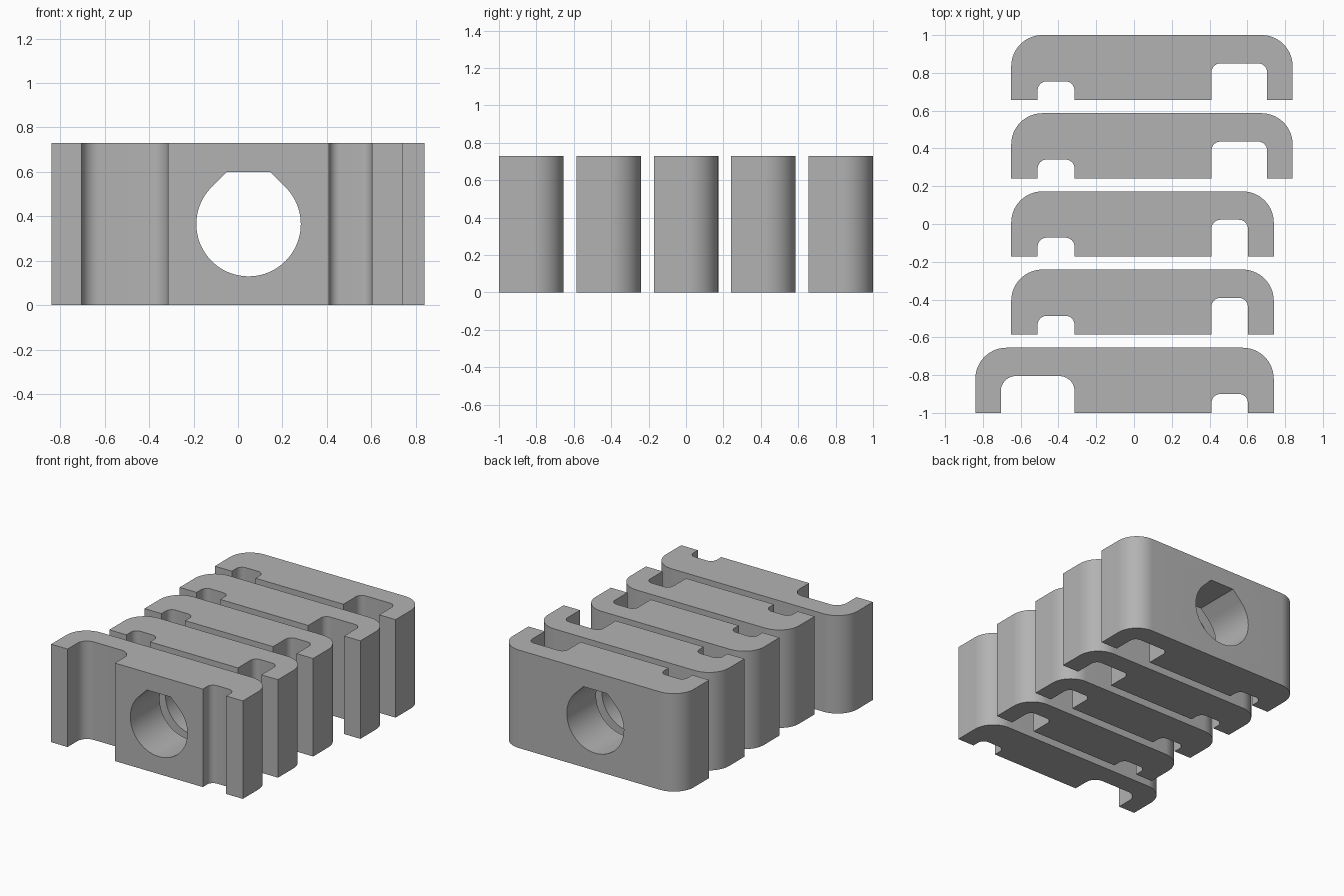
import bpy, bmesh, math
from mathutils import Vector

cube = bpy.data.objects.get("Cube")
if cube:
    bpy.data.objects.remove(cube, do_unlink=True)

HEIGHT, DEPTH, PITCH = 0.73, 0.345, 0.4138
HOLE_X, HOLE_R = 0.0475, 0.235
OUTER_R = 0.165

grey = bpy.data.materials.new("plain grey")
grey.use_nodes = True
grey.diffuse_color = (0.45, 0.45, 0.45, 1)
grey.node_tree.nodes["Principled BSDF"].inputs["Base Color"].default_value = (0.45, 0.45, 0.45, 1)


def fillet(corners, steps=14):
    """Round the right-angled corners given as (x, y, radius)."""
    pts = []
    for i, (x, y, r) in enumerate(corners):
        p = Vector((x, y))
        if r == 0:
            pts.append(p)
            continue
        a = (Vector(corners[i - 1][:2]) - p).normalized() * r
        b = (Vector(corners[(i + 1) % len(corners)][:2]) - p).normalized() * r
        for k in range(steps + 1):
            t = math.pi / 2 * k / steps
            pts.append(p + a * (1 - math.sin(t)) + b * (1 - math.cos(t)))
    return pts


def extrude(name, points, vector):
    """Solid prism from a closed loop of 3D points."""
    bm = bmesh.new()
    face = bm.faces.new([bm.verts.new(p) for p in points])
    geom = bmesh.ops.extrude_face_region(bm, geom=[face])["geom"]
    bmesh.ops.translate(bm, vec=vector, verts=[g for g in geom if isinstance(g, bmesh.types.BMVert)])
    bmesh.ops.recalc_face_normals(bm, faces=bm.faces)
    mesh = bpy.data.meshes.new(name)
    bm.to_mesh(mesh)
    bm.free()
    obj = bpy.data.objects.new(name, mesh)
    bpy.context.collection.objects.link(obj)
    mesh.materials.append(grey)
    return obj


# Flat-topped teardrop bore running through every clip
mid = HEIGHT / 2
bore = [(HOLE_X + HOLE_R * math.cos(a), -2, mid + HOLE_R * math.sin(a))
        for a in (math.radians(135 + 270 * k / 60) for k in range(61))]
flat = HOLE_R * math.tan(math.pi / 8)
bore += [(HOLE_X + s * flat, -2, mid + HOLE_R) for s in (1, -1)]
cutter = extrude("bore_cutter", bore, (0, 4, 0))
cutter.hide_render = True

# Slot shapes: outer edge, slot outer wall, slot depth, slot corner radius
left_small, left_wide = (-0.65, -0.51, 0.1, 0.048), (-0.84, -0.705, 0.195, 0.08)
right_small, right_deep = (0.74, 0.603, 0.1, 0.048), (0.74, 0.603, 0.195, 0.048)
right_wide = (0.84, 0.705, 0.195, 0.048)
LEFT_WALL, RIGHT_WALL = -0.315, 0.41

clips = [(left_wide, right_small), (left_small, right_deep), (left_small, right_deep),
         (left_small, right_wide), (left_small, right_wide)]

for i, (lo, hi) in enumerate(clips):
    y = -1 + i * PITCH
    outline = [(lo[0], y, 0), (lo[1], y, 0), (lo[1], y + lo[2], lo[3]),
               (LEFT_WALL, y + lo[2], lo[3]), (LEFT_WALL, y, 0),
               (RIGHT_WALL, y, 0), (RIGHT_WALL, y + hi[2], hi[3]),
               (hi[1], y + hi[2], hi[3]), (hi[1], y, 0), (hi[0], y, 0),
               (hi[0], y + DEPTH, OUTER_R), (lo[0], y + DEPTH, OUTER_R)]
    clip = extrude(f"clip_{i + 1}", [(p.x, p.y, 0) for p in fillet(outline)], (0, 0, HEIGHT))
    cut = clip.modifiers.new("bore", 'BOOLEAN')
    cut.operation, cut.solver, cut.object = 'DIFFERENCE', 'EXACT', cutter
    bpy.ops.object.select_all(action='DESELECT')
    clip.select_set(True)
    bpy.context.view_layer.objects.active = clip
    bpy.ops.object.modifier_apply(modifier=cut.name)
    bpy.ops.object.shade_smooth_by_angle(angle=math.radians(25))

bpy.data.objects.remove(cutter, do_unlink=True)
